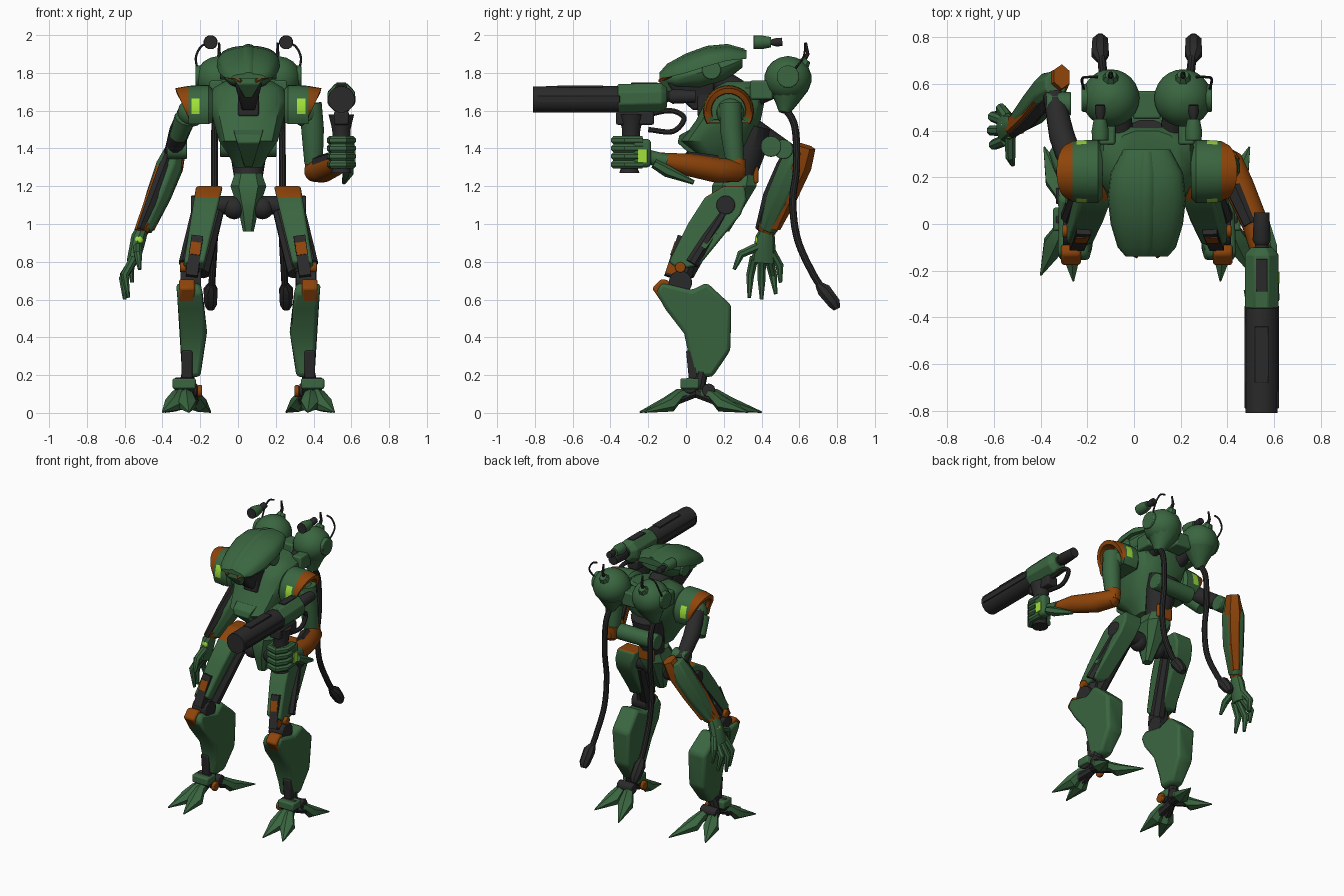
import bpy, bmesh, math
from mathutils import Vector as V

CX = 0.055  # body mirror axis
COL = {"green_armour": (0.042, 0.132, 0.051), "dark_metal": (0.023, 0.023, 0.024),
       "burnt_orange": (0.27, 0.058, 0.003), "lime_light": (0.35, 0.75, 0.04)}
MAT = {}
for k, c in COL.items():
    MAT[k] = bpy.data.materials.new(k)
    MAT[k].diffuse_color = (*c, 1)
G, D, O, L = COL


def loft(name, rings, mat, bevel=0, rule=None):
    """Skin a list of equal-length rings, cap both ends."""
    n = len(rings[0])
    verts = [p for r in rings for p in r]
    faces = [(i*n+j, i*n+(j+1) % n, (i+1)*n+(j+1) % n, (i+1)*n+j) for i in range(len(rings)-1) for j in range(n)]
    faces += [tuple(range(n)), tuple(range(len(verts)-n, len(verts)))]
    me = bpy.data.meshes.new(name)
    me.from_pydata([tuple(v) for v in verts], [], faces)
    bm = bmesh.new()
    bm.from_mesh(me)
    bmesh.ops.recalc_face_normals(bm, faces=bm.faces)
    bm.to_mesh(me)
    bm.free()
    ob = bpy.data.objects.new(name, me)
    bpy.context.collection.objects.link(ob)
    for m in [mat] + ([k for k in COL if k != mat] if rule else []):
        me.materials.append(MAT[m])
    if rule:
        for p in me.polygons:
            p.material_index = me.materials.find(rule(p.center, p.normal))
    if bevel:
        b = ob.modifiers.new("bevel", "BEVEL")
        b.width, b.segments, b.limit_method = bevel, 2, "ANGLE"


def limb(name, pts, rad, mat, sides=12, ref=(1, 0, 0), bevel=0):
    """Tube through points; each radius is a number or a pair."""
    pts = [V(p) for p in pts]
    rad = rad if isinstance(rad, list) else [rad]*len(pts)
    rings = []
    for i, p in enumerate(pts):
        t = (pts[min(i+1, len(pts)-1)]-pts[max(i-1, 0)]).normalized()
        u = (V(ref)-t*t.dot(V(ref))).normalized()
        a, b = rad[i] if isinstance(rad[i], tuple) else (rad[i], rad[i])
        ring = [p+u*a*math.cos(h)+t.cross(u)*b*math.sin(h) for h in [2*math.pi*(k+.5)/sides for k in range(sides)]]
        rings.append([(q.x, q.y, max(q.z, 0)) for q in ring])
    loft(name, rings, mat, bevel)


def smooth_path(pts, n=6):
    """Catmull-Rom resampling."""
    p = [V(q) for q in pts]
    p = [2*p[0]-p[1]] + p + [2*p[-1]-p[-2]]
    out = []
    for i in range(1, len(p)-2):
        a, b, c, d = p[i-1:i+3]
        out += [.5*(2*b+(c-a)*t+(2*a-5*b+4*c-d)*t*t+(3*b-a-3*c+d)*t**3) for t in [k/n for k in range(n)]]
    return out+[p[-2]]


def prism(name, yz, fx, mat, bevel=.012, rule=None):
    """Side outline extruded in x; fx(z) gives centre and half width."""
    loft(name, [[(fx(z)[0]+s*fx(z)[1], y, z) for y, z in yz] for s in (-1, 1)], mat, bevel, rule)


def box(name, c, h, mat, bevel=.01):
    yz = [(c[1]+a*h[1], c[2]+b*h[2]) for a, b in ((-1, -1), (1, -1), (1, 1), (-1, 1))]
    prism(name, yz, lambda z: (c[0], h[0]), mat, bevel)


def ball(name, c, r, mat, st=(1, 1, 1), n=20):
    loft(name, [[(c[0]+r*st[0]*math.sin(a)*math.cos(2*math.pi*k/n), c[1]+r*st[1]*math.sin(a)*math.sin(2*math.pi*k/n),
                  c[2]+r*st[2]*math.cos(a)) for k in range(n)] for a in [math.pi*(i+.15)/9.3 for i in range(10)]], mat)


def disc(name, x0, x1, y, z, r, mat):
    limb(name, [(x0, y, z), (x1, y, z)], r, mat, 18, (0, 1, 0), .006)


def stack(name, secs, mat, n, power=.7):
    """Horizontal rounded sections: z, y front, y back, half width."""
    f = lambda c: math.copysign(abs(c)**power, c)
    A = [2*math.pi*(k+.5)/n for k in range(n)]
    loft(name, [[(CX+hw*f(math.cos(a)), (y0+y1)/2+(y1-y0)/2*f(math.sin(a)), z) for a in A] for z, y0, y1, hw in secs], mat)


# torso and pelvis
stack("chest", [(1.30, .12, .28, .075), (1.37, .06, .31, .11), (1.44, -.03, .35, .16), (1.55, .05, .40, .19),
                (1.65, .10, .42, .215), (1.72, .15, .42, .19), (1.755, .21, .40, .13)], G, 12)
limb("waist", [(CX, .36, 1.52), (CX, .33, 1.38), (CX, .28, 1.2)], [(.12, .09), (.10, .09), (.07, .07)], D)
stack("pelvis", [(.96, .17, .23, .03), (1.07, .14, .30, .055), (1.20, .13, .38, .10), (1.27, .17, .38, .075)], G, 8)
box("lower_back_plate", (CX, .37, 1.26), (.06, .014, .045), O)
disc("lower_back_cylinder", CX-.15, CX+.15, .45, 1.41, .055, G)
prism("belly_keel", [(-.035, 1.47), (-.045, 1.43), (.10, 1.30), (.16, 1.33), (.02, 1.5)],
      lambda z: (CX, .02+.3*max(0, z-1.3)), G, .006)
box("collar", (CX, .12, 1.64), (.055, .06, .07), D)

# head
A = [k*math.pi/8 for k in range(16)]
loft("head", [[(CX+rx*math.cos(a), y, zc+rz*math.sin(a)) for a in A] for y, zc, rx, rz in (
    (-.125, 1.765, .06, .03), (-.05, 1.775, .11, .06), (.07, 1.80, .135, .09), (.2, 1.83, .14, .08), (.3, 1.87, .09, .04))], G)
cap = [(-.14, 1.795, 1.77, .09), (-.10, 1.84, 1.775, .125), (0, 1.895, 1.80, .155), (.11, 1.935, 1.835, .168),
       (.22, 1.945, 1.865, .155), (.32, 1.92, 1.875, .10)]
for nm, w, up, end in (("helmet_cap", 1, 0, .32), ("helmet_ridge", .35, .008, .31)):
    loft(nm, [[(CX+w*hw*math.cos(a), min(y, end), zb+(zt+up-zb)*max(0, math.sin(a))**.7)
               for a in [k*math.pi/12 for k in range(13)]] for y, zt, zb, hw in cap], G)
limb("neck", [(CX, .27, 1.70), (CX, .14, 1.78)], .07, D)
prism("jaw", [(-.10, 1.75), (-.06, 1.69), (.04, 1.60), (.14, 1.62), (.15, 1.76)], lambda z: (CX, .035+.3*max(0, z-1.62)), D)
prism("muzzle", [(-.13, 1.775), (-.135, 1.74), (-.07, 1.665), (.0, 1.76)], lambda z: (CX, .018+.55*max(0, z-1.665)), G, .006)
for s in (-1, 1):
    limb("eye", [(CX+s*.04, -.14, 1.757), (CX+s*.115, -.085, 1.79)], [.009, .016], O, 6, (0, 0, 1))
    disc("ear_disc", CX+s*.11, CX+s*.15, .135, 1.815, .05, G)

# shoulders, backpack and tubes
def arch(off, k, bulge):
    return [(off+bulge*math.sin(a), .225+k*.135*math.cos(a), 1.60+k*.135*math.sin(a))
            for a in [math.radians(-32+244*i/20) for i in range(21)]]

def pad_rule(c, n):
    off = abs(c.x-CX)
    if .255 < off < .30 and 1.575 < c.z < 1.67 and abs(n.y) > .6:
        return L
    return O if off > .312 else G

for s in (-1, 1):
    X = lambda o: CX+s*o
    rings = [arch(.19, .85, 0), arch(.21, 1, 0), arch(.258, 1, 0), arch(.302, .98, 0), arch(.318, .97, 0),
             arch(.335, .88, .052), arch(.33, .68, .05), arch(.31, .66, .0)]
    loft("shoulder_pad", [[(X(x), y, z) for x, y, z in r] for r in rings], G, 0, pad_rule)
    ball("shoulder_joint", (X(.30), .235, 1.59), .075, G)
    ball("backpack_pod", (X(.155), .54, 1.77), .125, G, (1, 1, .95), 24)
    disc("pod_cap", X(.24), X(.28), .54, 1.78, .06, G)
    limb("pod_nozzle", [(X(.155), .54, 1.72), (X(.165), .53, 1.64), (X(.175), .52, 1.59)], [.11, .06, .03], G)
    limb("pod_fin", [(X(.155), .60, 1.82), (X(.155), .64, 1.87)], [.05, .025], G, 8)
    limb("pod_antenna", [(X(.155), .62, 1.86), (X(.155), .645, 1.90), (X(.155), .635, 1.96)], [.014, .01, .006], D, 8)
    limb("pod_bracket", [(X(.10), .34, 1.66), (X(.12), .50, 1.73)], .05, D)
    box("pod_mount", (X(.17), .40, 1.71), (.035, .06, .05), G)
    limb("sensor_barrel", [(X(.2), .362, 1.962), (X(.2), .40, 1.962), (X(.2), .45, 1.962)], [.036, .038, .028], G)
    limb("sensor_lens", [(X(.2), .357, 1.962), (X(.2), .365, 1.962)], .036, D)
    limb("sensor_neck", [(X(.2), .45, 1.962), (X(.2), .48, 1.962), (X(.2), .51, 1.965)], [.015, .024, .022], D)
    limb("sensor_wire", smooth_path([(X(.21), .63, 1.955), (X(.25), .63, 1.94), (X(.278), .62, 1.88), (X(.265), .56, 1.80)]),
         .006, D, 6, (0, 1, .2))
    limb("back_cable", smooth_path([(X(.17), .51, 1.63), (X(.178), .575, 1.52), (X(.18), .585, 1.3), (X(.18), .565, 1.12),
                                    (X(.18), .59, .92), (X(.19), .67, .74), (X(.195), .735, .64)]), .019, D, 10)
    limb("cable_plug", [(X(.195), .70, .68), (X(.2), .73, .65), (X(.2), .785, .58), (X(.2), .80, .55)],
         [.02, .04, .036, .02], D, 8)
box("pod_link", (CX, .51, 1.72), (.06, .06, .05), G)

# legs
thigh = [(.31, 1.20), (.32, 1.13), (.29, 1.05), (.07, .78), (-.04, .76), (-.09, .80), (.01, 1.0), (.10, 1.14), (.2, 1.20)]
shin = [(-.13, .69), (-.16, .64), (-.11, .55), (-.01, .42), (.02, .28), (.03, .19), (.14, .19), (.235, .33),
        (.24, .57), (.11, .69), (.03, .65)]
for s in (-1, 1):
    X = lambda o: CX+s*o
    limb("hip_axle", [(X(.03), .21, 1.10), (X(.2), .21, 1.10)], .05, D, 16, (0, 1, 0))
    ball("hip_ball", (X(.075), .20, 1.085), .06, D)
    prism("thigh", thigh, lambda z: (X(.22+.2*(1.13-z)), .068-.04*(1.13-z)), G, .012,
          lambda c, n: O if n.z > .8 and c.z > 1.15 else G)
    limb("thigh_core", [(X(.265), .03, .88), (X(.30), -.03, .70)], [(.05, .04), (.045, .06)], D, 8)
    limb("thigh_inner", [(X(.17), .19, 1.06), (X(.255), .0, .74)], [.04, .05], D, 8)
    disc("hip_disc", X(.27), X(.305), .21, 1.10, .05, D)
    limb("thigh_piston", [(X(.275), .20, 1.06), (X(.335), .03, .79)], [.03, .036], D, 8)
    limb("thigh_side_plate", [(X(.285), .17, 1.0), (X(.33), .09, .87)], [(.032, .03), (.028, .02)], G, 4)
    disc("knee_bolt", X(.33), X(.362), -.03, .77, .028, O)
    limb("thigh_vent", [(X(.27), -.015, .93), (X(.30), -.085, .72)], .044, D, 4)
    limb("vent_block", [(X(.275), -.035, .895), (X(.285), -.058, .83)], .038, O, 4)
    limb("lower_vent_block", [(X(.30), -.068, .785), (X(.305), -.082, .735)], .036, O, 4)
    disc("knee_joint", X(.25), X(.36), -.03, .69, .062, D)
    fx = lambda z: (X(.29+.15*max(0, z-.5)+.04*max(0, .5-z)), .076-.09*max(0, .5-z)-.06*max(0, z-.5))
    prism("shin", shin, fx, G, .02)
    prism("kneecap", [(-.13, .71), (-.18, .66), (-.125, .58), (-.07, .58), (-.09, .70)], lambda z: (X(.325), .042), O)
    prism("shin_guard_dark", [(.0, .33), (.015, .18), (.06, .18), (.06, .33)], lambda z: (X(.325), .028), D, .008)
    # foot
    limb("ankle_post", [(X(.315), .08, .22), (X(.335), .06, .12)], .038, D, 10)
    disc("ankle_joint", X(.285), X(.39), .02, .145, .042, D)
    box("ankle_block", (X(.34), .02, .155), (.062, .05, .028), G)
    disc("ankle_cap", X(.245), X(.27), .03, .115, .032, O)
    disc("heel_joint", X(.27), X(.39), .12, .12, .035, D)
    hub = V((X(.335), .05, .11))
    for nm, tip in (("front_outer_toe", (.455, -.22)), ("front_inner_toe", (.315, -.245)),
                    ("rear_inner_toe", (.20, .40)), ("rear_outer_toe", (.44, .33))):
        t = V((X(tip[0]), tip[1], .004))
        a, m = hub.lerp(t, .3), hub.lerp(t, .5)
        limb(nm, [hub, a+V((0, 0, .02)), m-V((0, 0, .012)), t], [.025, (.036, .03), (.055, .042), .004], G, 6)
        limb("toe_link", [hub, hub.lerp(t, .4)], .03, D, 8)

# gun arm
limb("right_upper_arm", [(.385, .235, 1.64), (.395, .24, 1.5), (.40, .26, 1.32)], [.06, .062, .05], G)
limb("right_elbow", [(.40, .27, 1.34), (.41, .27, 1.26)], .05, O)
limb("right_forearm", [(.40, .315, 1.28), (.405, .28, 1.28), (.45, .16, 1.285), (.52, .0, 1.315), (.55, -.17, 1.345)],
     [.025, .058, .066, .058, .035], O, 14)
limb("right_forearm_inner", [(.43, .16, 1.32), (.50, .0, 1.35)], [.045, .035], D, 6)
limb("wrist_fin", [(.59, -.17, 1.32), (.585, -.10, 1.28), (.56, .04, 1.22)], [.025, .032, .012], G, 6)
limb("right_wrist", [(.55, -.10, 1.33), (.55, -.22, 1.36)], .04, G)
# gun
GX = .547
box("right_palm", (GX+.035, -.235, 1.375), (.035, .05, .075), G, .02)
for z in (1.315, 1.358, 1.401, 1.444):
    limb("right_finger", [(GX+x, y, z) for x, y in ((.05, -.23), (.055, -.32), (.02, -.375), (-.045, -.355), (-.055, -.28))],
         .024, G, 8, (0, 0, 1))
box("hand_light", (GX+.072, -.23, 1.36), (.004, .025, .035), L, .002)
limb("gun_grip", [(GX, -.29, 1.58), (GX, -.29, 1.50), (GX, -.30, 1.30), (GX, -.30, 1.27)], [.07, .05, .045, .055], D)
box("gun_underside", (GX, -.27, 1.56), (.04, .10, .035), D)
limb("gun_barrel", [(GX, y, 1.66) for y in (-.34, -.70, -.81, -.81, -.74)], [.071, .071, .07, .05, .05], D, 16)
box("barrel_top_rail", (GX, -.56, 1.728), (.03, .12, .006), D, .003)
for s in (-1, 1):
    box("barrel_rail", (GX+s*.069, -.57, 1.66), (.005, .22, .02), D, .003)
limb("gun_body", [(GX, -.36, 1.665), (GX, -.13, 1.67), (GX, -.10, 1.67)], [(.078, .082), (.078, .082), (.05, .055)], G, 8,
     bevel=.006)
box("gun_top_slot", (GX, -.22, 1.744), (.025, .07, .006), D, .003)
limb("gun_stock", [(GX, y, 1.675) for y in (-.12, -.09, -.07, .05)], [.04, .028, .04, .034], D)
limb("gun_hose", smooth_path([(GX, -.2, 1.58), (GX, -.08, 1.60), (GX, -.01, 1.56), (GX, -.07, 1.49), (GX, -.2, 1.5)]), .015, D, 8)

# relaxed arm
limb("left_upper_arm", [(-.26, .24, 1.60), (-.31, .38, 1.49), (-.345, .55, 1.38)], [.055, .055, .045], D)
limb("left_upper_sleeve", [(-.28, .23, 1.56), (-.32, .31, 1.46)], [.058, .045], G)
disc("left_elbow", -.375, -.27, .515, 1.395, .052, G)
arm = [V((-.335, .60, 1.40)), V((-.365, .57, 1.30)), V((-.425, .50, 1.14)), V((-.497, .435, .97))]
limb("left_forearm", arm, [(.05, .06), (.075, .085), (.068, .08), (.045, .05)], G, 8, bevel=.008)
limb("left_forearm_trim", [p+V((.026, .032, .012)) for p in arm], [(.04, .055), (.058, .065), (.05, .06), (.034, .035)], O, 6)
limb("left_channel_rim", [p+V((-.028, -.03, -.01)) for p in arm[1:]], [(.045, .05), (.042, .05), (.028, .03)], O, 6)
limb("left_forearm_channel", [p+V((-.022, -.045, 0)) for p in arm], [(.015, .03), (.036, .05), (.034, .05), (.02, .025)], D, 6)
limb("left_cuff", [(-.49, .44, 1.0), (-.51, .43, .965)], [(.044, .056), (.038, .05)], O, 8)
# open hand
limb("left_palm", [(-.505, .43, .98), (-.525, .42, .93), (-.555, .41, .80)], [.032, (.042, .052), (.036, .065)], G, 10)
ball("back_of_hand_light", (-.557, .425, .91), .025, L, (.5, 1, 1), 12)
ball("palm_light", (-.525, .375, .915), .022, L, (1, .5, 1), 12)
for root, knee, tip in (((-.53, .38, .88), (-.53, .29, .84), (-.52, .255, .76)), ((-.55, .36, .82), (-.60, .34, .73), (-.58, .335, .61)),
                        ((-.55, .40, .81), (-.61, .40, .71), (-.60, .40, .60)), ((-.55, .44, .81), (-.605, .46, .73), (-.585, .475, .63)),
                        ((-.54, .455, .85), (-.57, .495, .78), (-.56, .50, .69))):
    limb("left_finger", [root, knee, tip], [.025, .023, .01], G, 8)

bpy.ops.object.select_all(action="SELECT")
bpy.context.view_layer.objects.active = bpy.context.selected_objects[0]
bpy.ops.object.shade_smooth_by_angle(angle=math.radians(35))
